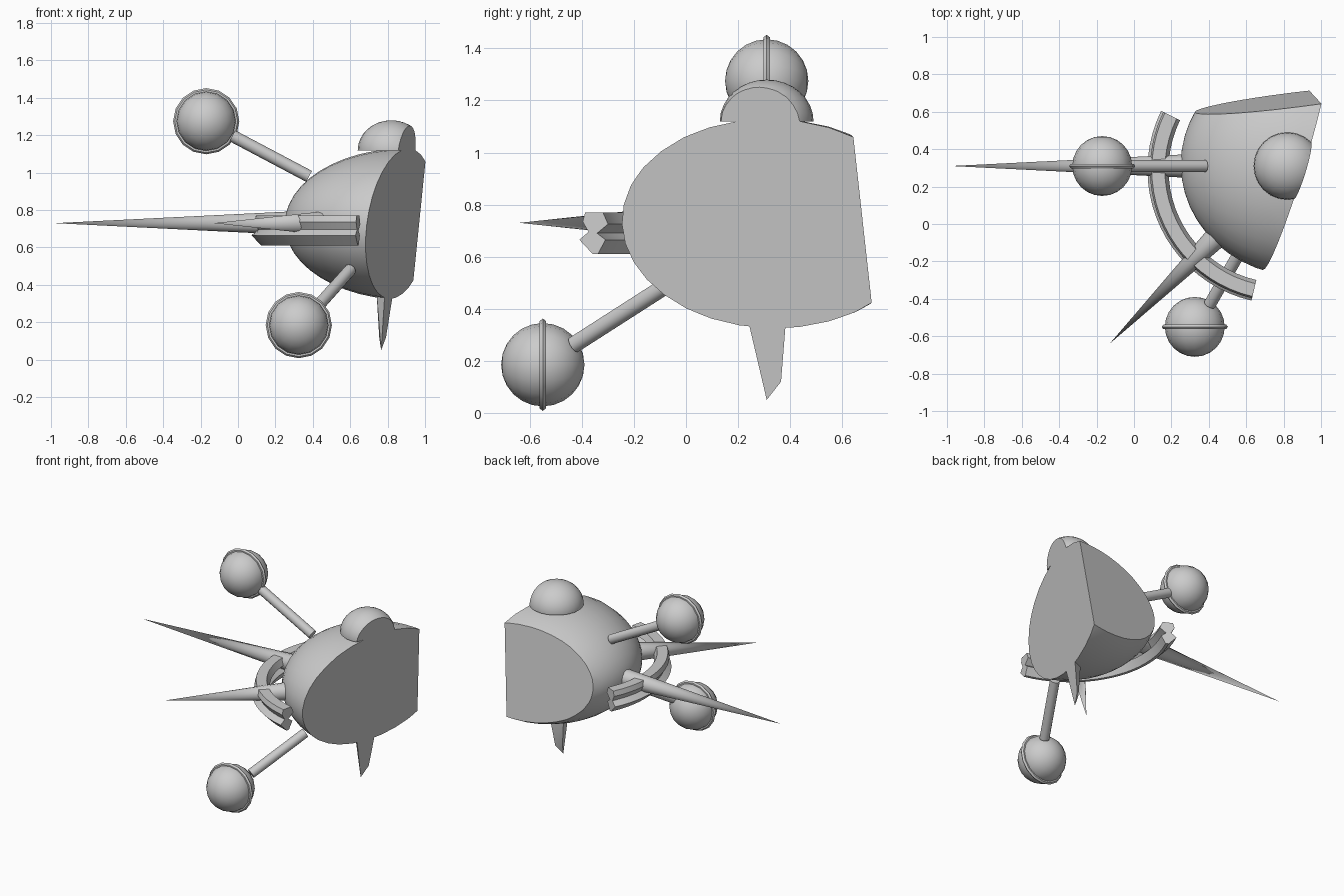
import bpy, bmesh, math
from mathutils import Vector, Matrix

if "Cube" in bpy.data.objects:
    bpy.data.objects.remove(bpy.data.objects["Cube"])

grey = bpy.data.materials.new("plain_grey")
grey.diffuse_color = (0.6, 0.6, 0.6, 1)
grey.use_nodes = True
grey.node_tree.nodes["Principled BSDF"].inputs["Base Color"].default_value = grey.diffuse_color

# Flat cuts through the hull: (point, outward normal)
SIDE_CUT = (Vector((0.665, 0, 0)), Vector((1, -0.302, -0.135)).normalized())
REAR_CUT = (Vector((0, 0.649, 0)), Vector((-0.124, 1, 0.123)).normalized())


def finish(bm, name, angle=35):
    bmesh.ops.recalc_face_normals(bm, faces=bm.faces[:])
    me = bpy.data.meshes.new(name)
    bm.to_mesh(me)
    bm.free()
    me.materials.append(grey)
    me.shade_smooth()
    me.set_sharp_from_angle(angle=math.radians(angle))
    ob = bpy.data.objects.new(name, me)
    bpy.context.collection.objects.link(ob)
    return ob


def slice_off(bm, point, normal):
    cut = bmesh.ops.bisect_plane(bm, geom=bm.verts[:] + bm.edges[:] + bm.faces[:],
                                 plane_co=point, plane_no=normal, clear_outer=True)
    edges = [e for e in cut["geom_cut"] if isinstance(e, bmesh.types.BMEdge)]
    bmesh.ops.holes_fill(bm, edges=edges, sides=0)


def ellipsoid(center, radii, u, v, axis):
    bm = bmesh.new()
    turn = Vector((0, 0, 1)).rotation_difference(Vector(axis)).to_matrix().to_4x4()
    mat = Matrix.Translation(center) @ Matrix.Diagonal((*radii, 1)) @ turn
    bmesh.ops.create_uvsphere(bm, u_segments=u, v_segments=v, radius=1, matrix=mat)
    return bm


def taper(name, start, end, r1, r2, sides=12):
    a, b = Vector(start), Vector(end)
    bm = bmesh.new()
    turn = (b - a).to_track_quat('Z', 'Y').to_matrix().to_4x4()
    bmesh.ops.create_cone(bm, cap_ends=True, segments=sides, radius1=r1, radius2=r2,
                          depth=(b - a).length,
                          matrix=Matrix.Translation((a + b) / 2) @ turn)
    bmesh.ops.remove_doubles(bm, verts=bm.verts[:], dist=1e-5)
    return finish(bm, name)


def sweep(name, center, profile, a0, a1, steps, closed=False, vertical=False):
    """Sweep a (radius, height) profile round z, or round y when vertical."""
    bm = bmesh.new()
    rows = []
    for i in range(steps if closed else steps + 1):
        t = math.radians(a0 + (a1 - a0) * i / steps)
        row = []
        for r, h in profile:
            p = (r * math.cos(t), r * math.sin(t), h)
            if vertical:
                p = (p[0], h, p[1])
            row.append(bm.verts.new(Vector(center) + Vector(p)))
        rows.append(row)
    n = len(profile)
    pairs = list(zip(rows, rows[1:])) + ([(rows[-1], rows[0])] if closed else [])
    for p, q in pairs:
        for j in range(n):
            k = (j + 1) % n
            bm.faces.new((p[j], p[k], q[k], q[j]))
    if not closed:
        bm.faces.new(rows[0])
        bm.faces.new(rows[-1])
    return finish(bm, name)


# Hull: ellipsoid sliced flat on the side and rear
bm = ellipsoid((0.9, 0.32, 0.725), (0.65, 0.6, 0.405), 32, 24, (1, 0, 0))
slice_off(bm, *SIDE_CUT)
slice_off(bm, *REAR_CUT)
finish(bm, "hull")

# Dome on top, flush with the side cut
bm = ellipsoid((0.82, 0.31, 1.12), (0.18, 0.18, 0.16), 24, 16, (0, 0, 1))
slice_off(bm, Vector((0, 0, 1.119)), Vector((0, 0, -1)))
slice_off(bm, *SIDE_CUT)
finish(bm, "top_dome")

# Pods with a thin ring, each on a rod
RING = [(0.150, -0.012), (0.168, -0.012), (0.177, 0), (0.168, 0.012), (0.150, 0.012)]
pods = [("upper", (-0.17, 0.31, 1.275), (-0.03, 0.31, 1.197), (0.38, 0.31, 0.98)),
        ("lower", (0.325, -0.55, 0.185), (0.405, -0.43, 0.262), (0.60, -0.09, 0.48))]
for label, center, rod_start, rod_end in pods:
    finish(ellipsoid(center, (0.16, 0.16, 0.16), 16, 12, (0, 1, 0)), label + "_pod")
    sweep(label + "_pod_ring", center, RING, 0, 360, 16, closed=True, vertical=True)
    taper(label + "_rod", rod_start, rod_end, 0.033, 0.033)

# Long spikes
taper("left_spike", (0.43, 0.31, 0.73), (-0.98, 0.31, 0.73), 0.07, 0)
taper("front_spike", (0.52, 0.01, 0.73), (-0.13, -0.64, 0.73), 0.07, 0)

# Lower fin: pointed wedge flush with the side cut
bm = bmesh.new()
for y, z in [(0.235, 0.37), (0.385, 0.37), (0.365, 0.12), (0.31, 0.05)]:
    bm.verts.new((0.665 + 0.302 * y + 0.135 * z, y, z))
for p in [(0.74, 0.28, 0.37), (0.74, 0.34, 0.37), (0.755, 0.335, 0.12)]:
    bm.verts.new(p)
bmesh.ops.convex_hull(bm, input=bm.verts[:])
finish(bm, "lower_fin", 25)

# Curved guard: double-lobed bar bent round the hull
GUARD = [(0.695, 0.77), (0.625, 0.77), (0.605, 0.725), (0.648, 0.69), (0.615, 0.665),
         (0.645, 0.61), (0.665, 0.61), (0.718, 0.665), (0.682, 0.695), (0.705, 0.735)]
sweep("curved_guard", (0.79, 0.29, 0), GUARD, 154, 257, 20)
